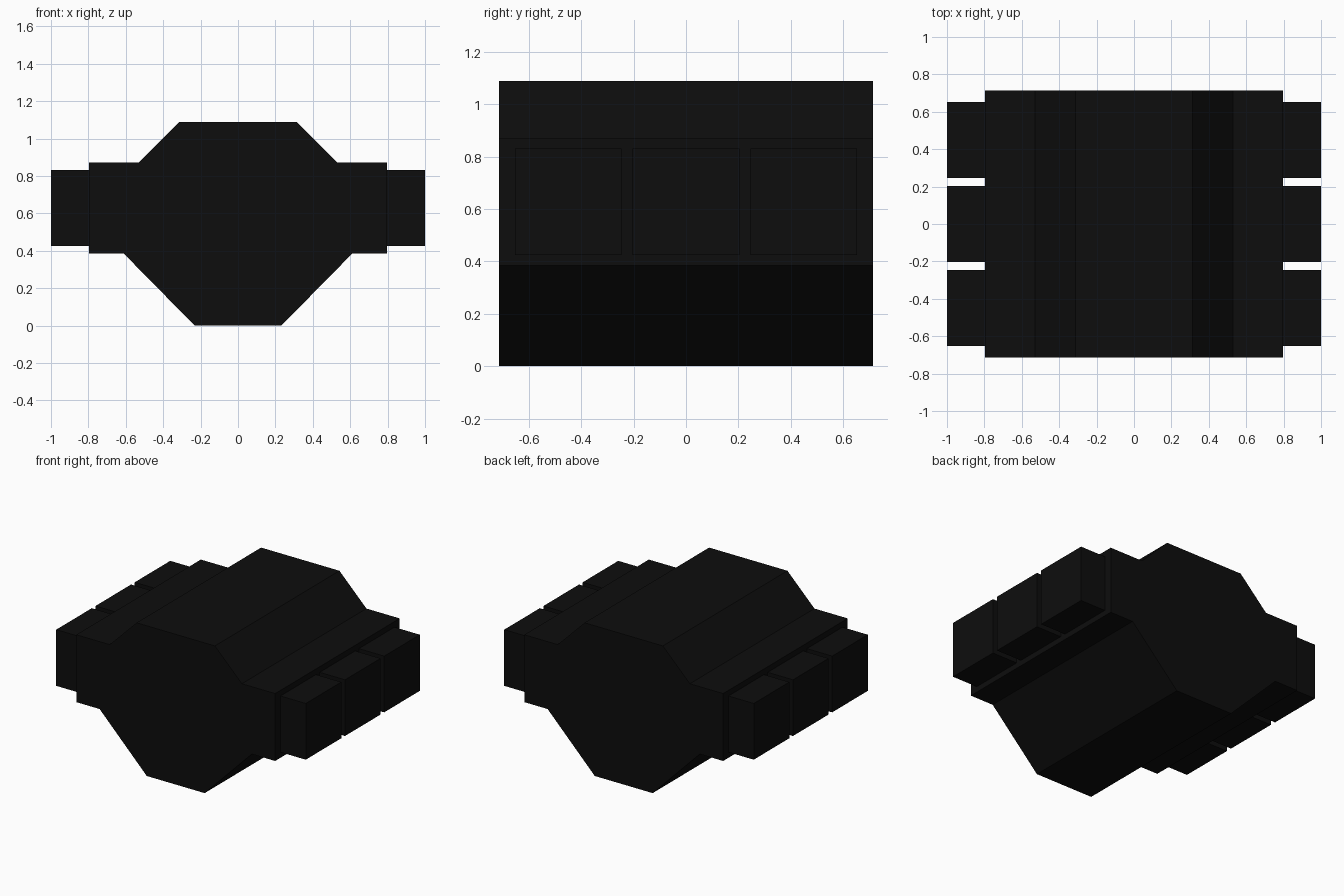
import bpy, bmesh

if "Cube" in bpy.data.objects:
    bpy.data.objects.remove(bpy.data.objects["Cube"])

black = bpy.data.materials.new("matte black")
black.diffuse_color = (0.004, 0.004, 0.004, 1)
black.use_nodes = True
black.node_tree.nodes["Principled BSDF"].inputs["Base Color"].default_value = black.diffuse_color


def add_object(name, bm):
    bmesh.ops.recalc_face_normals(bm, faces=bm.faces)
    mesh = bpy.data.meshes.new(name)
    bm.to_mesh(mesh)
    bm.free()
    mesh.materials.append(black)
    ob = bpy.data.objects.new(name, mesh)
    bpy.context.collection.objects.link(ob)
    return ob


# Body: mirrored half profile extruded along y
half = [(0.232, 0), (0.61, 0.384), (0.797, 0.384), (0.797, 0.872),
        (0.53, 0.872), (0.314, 1.088)]
profile = half + [(-x, z) for x, z in reversed(half)]
depth = 0.713
bm = bmesh.new()
face = bm.faces.new([bm.verts.new((x, -depth, z)) for x, z in profile])
ext = bmesh.ops.extrude_face_region(bm, geom=[face], use_keep_orig=True)
verts = [g for g in ext["geom"] if isinstance(g, bmesh.types.BMVert)]
bmesh.ops.translate(bm, verts=verts, vec=(0, 2 * depth, 0))
add_object("body", bm)

# Side blocks: three on each side, slightly sunk into the body
x0, x1 = 0.787, 1.0
size, pitch, height = 0.407, 0.449, 0.628
for side, label in ((-1, "left"), (1, "right")):
    for i in (-1, 0, 1):
        bm = bmesh.new()
        bmesh.ops.create_cube(bm, size=1)
        bmesh.ops.scale(bm, verts=bm.verts, vec=(x1 - x0, size, size))
        ob = add_object(f"{label}_side_block_{i + 2}", bm)
        ob.location = (side * (x0 + x1) / 2, i * pitch, height)
